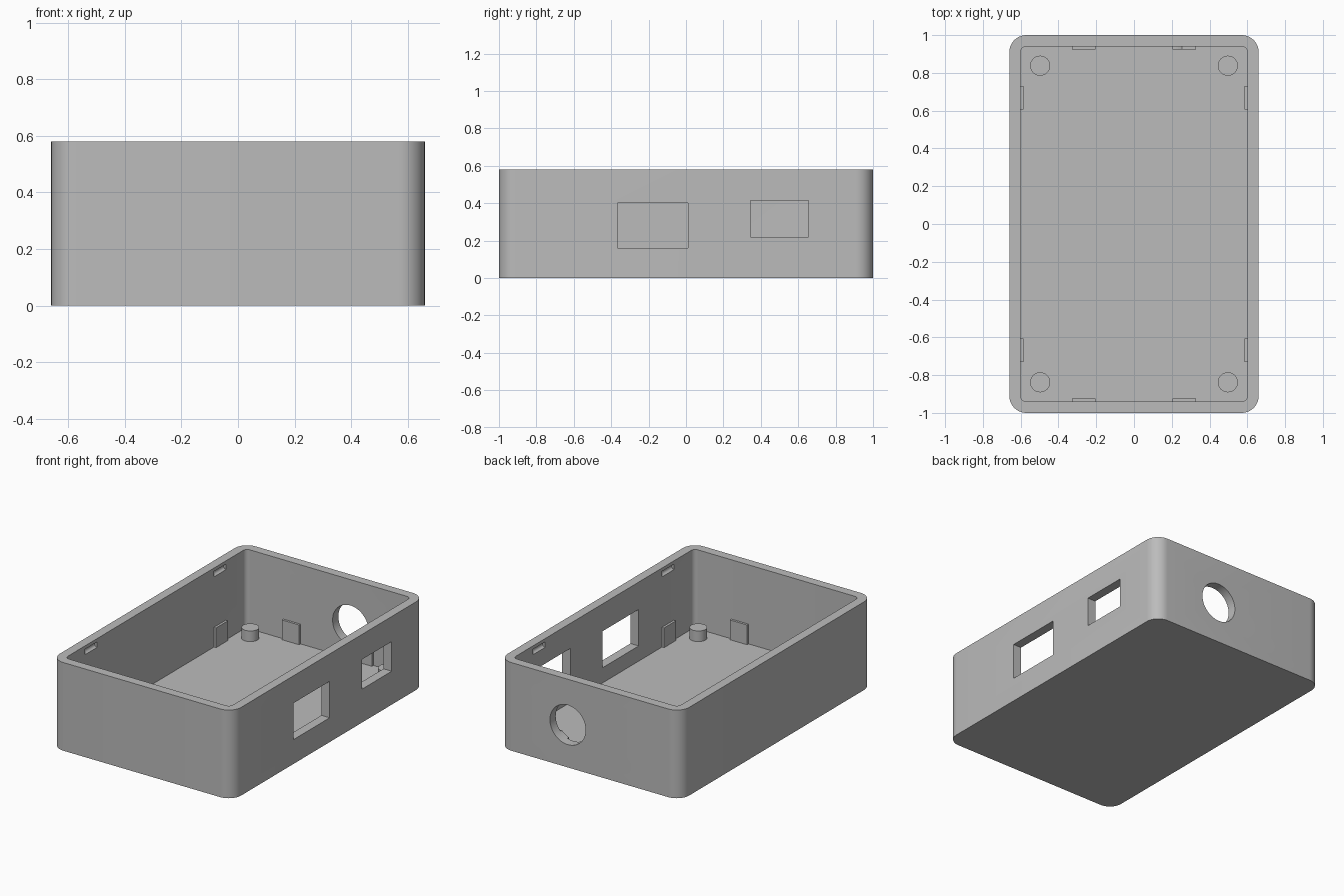
import bpy
import bmesh
from math import pi, cos, sin
from mathutils import Matrix

if "Cube" in bpy.data.objects:
    bpy.data.objects.remove(bpy.data.objects["Cube"], do_unlink=True)

HALF_X, HALF_Y, HEIGHT = 0.66, 1.0, 0.58
WALL, FLOOR = 0.06, 0.06
IN_X, IN_Y = HALF_X - WALL, HALF_Y - WALL

grey = bpy.data.materials.new("plain grey plastic")
grey.use_nodes = True
colour = (0.5, 0.5, 0.5, 1)
grey.diffuse_color = colour
grey.node_tree.nodes["Principled BSDF"].inputs["Base Color"].default_value = colour


def add_object(name, bm):
    bmesh.ops.recalc_face_normals(bm, faces=bm.faces)
    mesh = bpy.data.meshes.new(name)
    bm.to_mesh(mesh)
    bm.free()
    mesh.materials.append(grey)
    obj = bpy.data.objects.new(name, mesh)
    bpy.context.collection.objects.link(obj)
    return obj


def rounded_block(name, hx, hy, radius, z0, z1, steps=10):
    """Upright prism with rounded vertical corners."""
    bm = bmesh.new()
    ring = []
    for quarter, (sx, sy) in enumerate([(1, 1), (-1, 1), (-1, -1), (1, -1)]):
        for i in range(steps + 1):
            a = (quarter + i / steps) * pi / 2
            ring.append(bm.verts.new((sx * (hx - radius) + radius * cos(a),
                                      sy * (hy - radius) + radius * sin(a), z0)))
    base = bm.faces.new(ring)
    top = bmesh.ops.extrude_face_region(bm, geom=[base])["geom"]
    bmesh.ops.translate(bm, vec=(0, 0, z1 - z0),
                        verts=[v for v in top if isinstance(v, bmesh.types.BMVert)])
    return add_object(name, bm)


def box(name, x, y, z):
    """Box from three (low, high) ranges."""
    bm = bmesh.new()
    bmesh.ops.create_cube(bm, size=1)
    for v in bm.verts:
        v.co = [(lo + hi) / 2 + c * (hi - lo) for c, (lo, hi) in zip(v.co, (x, y, z))]
    return add_object(name, bm)


def cylinder(name, centre, radius, depth, axis="Z", sides=48):
    bm = bmesh.new()
    turn = Matrix() if axis == "Z" else Matrix.Rotation(pi / 2, 4, "X")
    bmesh.ops.create_cone(bm, cap_ends=True, segments=sides, radius1=radius,
                          radius2=radius, depth=depth,
                          matrix=Matrix.Translation(centre) @ turn)
    return add_object(name, bm)


def activate(obj):
    bpy.ops.object.select_all(action="DESELECT")
    obj.select_set(True)
    bpy.context.view_layer.objects.active = obj


def cut(obj, cutter):
    mod = obj.modifiers.new("cut", "BOOLEAN")
    mod.operation, mod.solver, mod.object = "DIFFERENCE", "EXACT", cutter
    activate(obj)
    bpy.ops.object.modifier_apply(modifier=mod.name)


def smooth(obj):
    activate(obj)
    bpy.ops.object.shade_smooth_by_angle(angle=pi / 6)


# Open tray with a hollow interior
shell = rounded_block("case_shell", HALF_X, HALF_Y, 0.09, 0, HEIGHT)
round_hole = cylinder("round_hole_cutter", (0.16, HALF_Y, 0.28), 0.13, 0.4, "Y", 64)
cutters = [
    rounded_block("cavity_cutter", IN_X, IN_Y, 0.03, FLOOR, HEIGHT + 0.1),
    # Two rectangular ports in the left wall
    box("large_port_cutter", (0.55, 0.75), (-0.365, 0.01), (0.16, 0.40)),
    box("small_port_cutter", (0.55, 0.75), (0.345, 0.655), (0.22, 0.415)),
    round_hole,
]
# Snap grooves just below the rim of the long walls
for sx in (-1, 1):
    for sy in (-1, 1):
        cutters.append(cylinder("groove_cutter", (sx * IN_X, sy * 0.67, 0.54),
                                0.018, 0.125, "Y", 24))
for cutter in cutters:
    cut(shell, cutter)
smooth(shell)

# Corner posts and locating tabs along the inner walls
for sx, side in ((1, "left"), (-1, "right")):
    for sy, end in ((1, "back"), (-1, "front")):
        post = cylinder(f"post_{end}_{side}", (sx * 0.497, sy * 0.838, 0.09), 0.053, 0.08)
        smooth(post)

        xs = sorted((sx * (IN_X - 0.015), sx * (IN_X + 0.01)))
        ys = sorted((sy * 0.607, sy * 0.73))
        box(f"{side}_wall_tab_{end}", xs, ys, (FLOOR - 0.01, 0.19))

        xs = sorted((sx * 0.203, sx * 0.327))
        ys = sorted((sy * (IN_Y - 0.015), sy * (IN_Y + 0.01)))
        tab = box(f"{end}_wall_tab_{side}", xs, ys, (FLOOR - 0.01, 0.19))
        if sx > 0 and sy > 0:
            cut(tab, round_hole)

for cutter in cutters:
    bpy.data.objects.remove(cutter, do_unlink=True)
